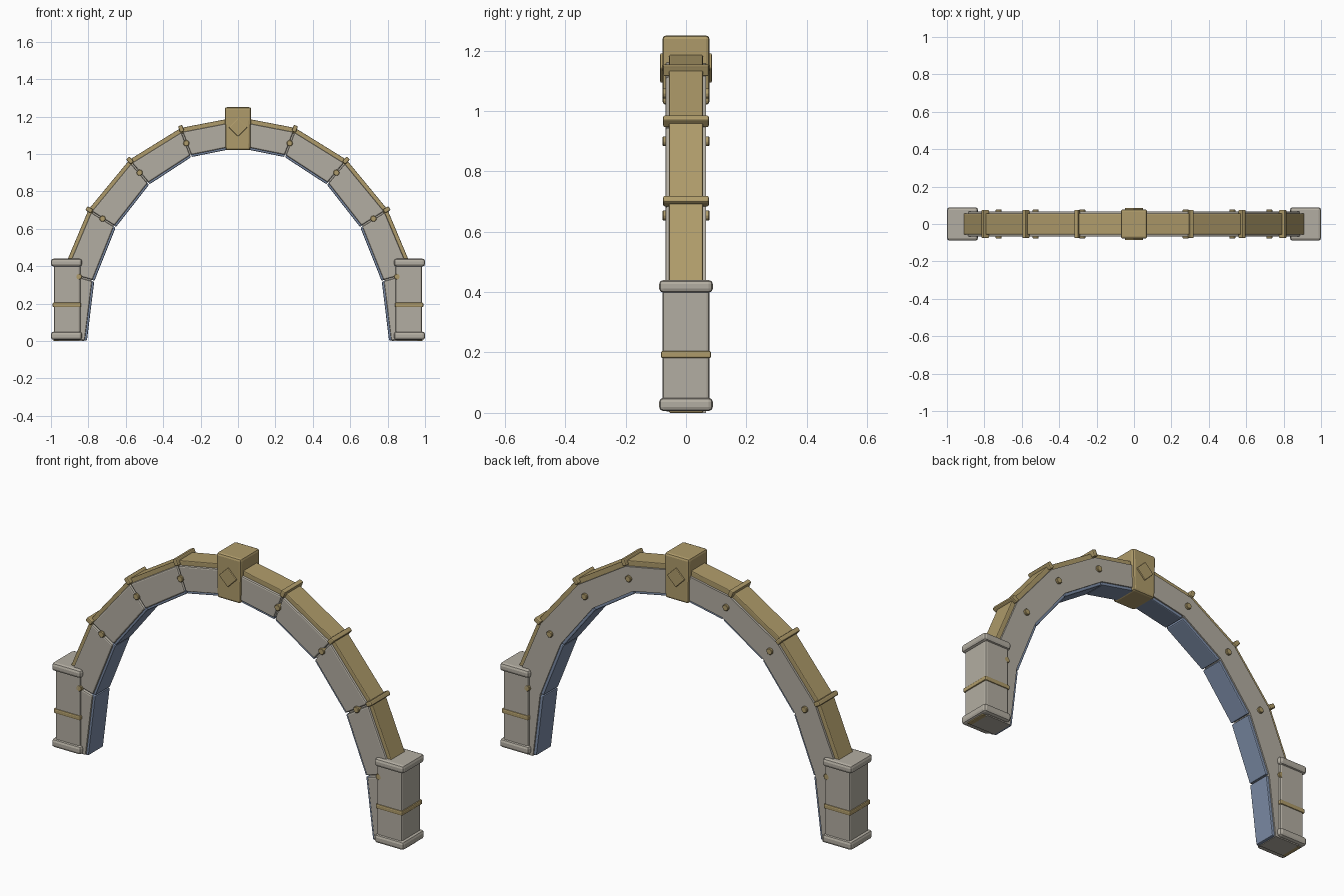
import bpy, bmesh, math
from mathutils import Matrix, Vector

if "Cube" in bpy.data.objects:
    bpy.data.objects.remove(bpy.data.objects["Cube"])


def material(name, rgb):
    m = bpy.data.materials.new(name)
    m.diffuse_color = (*rgb, 1)
    m.use_nodes = True
    m.node_tree.nodes["Principled BSDF"].inputs["Base Color"].default_value = m.diffuse_color
    return m


STONE = material("warm grey stone", (0.45, 0.42, 0.36))
GOLD = material("aged gold", (0.43, 0.33, 0.145))
BLUE = material("slate blue", (0.20, 0.26, 0.38))


def finish(name, bm, mat, bevel=0.0, segments=2):
    bmesh.ops.recalc_face_normals(bm, faces=bm.faces)
    if bevel:
        bmesh.ops.bevel(bm, geom=bm.edges[:], offset=bevel, segments=segments,
                        profile=0.5, affect='EDGES', clamp_overlap=True)
    me = bpy.data.meshes.new(name)
    bm.to_mesh(me)
    bm.free()
    me.materials.append(mat)
    ob = bpy.data.objects.new(name, me)
    bpy.context.collection.objects.link(ob)
    return ob


def box(name, centre, size, mat, bevel=0.008, turn=0.0):
    """Bevelled box, turned about the y axis."""
    bm = bmesh.new()
    bmesh.ops.create_cube(bm, size=1)
    bm.transform(Matrix.Translation(centre) @ Matrix.Rotation(turn, 4, 'Y')
                 @ Matrix.Diagonal((*size, 1)))
    return finish(name, bm, mat, bevel)


def prism(name, outline, y0, y1, mat, bevel):
    """Extrude an x-z outline along y."""
    bm = bmesh.new()
    face = bm.faces.new([bm.verts.new((x, y0, z)) for x, z in outline])
    ext = bmesh.ops.extrude_face_region(bm, geom=[face])
    verts = [v for v in ext["geom"] if isinstance(v, bmesh.types.BMVert)]
    bmesh.ops.translate(bm, verts=verts, vec=(0, y1 - y0, 0))
    return finish(name, bm, mat, bevel)


def on_arch(a, b, step):
    """Point on an ellipse, in steps of 18 degrees from the crown."""
    t = math.radians(18 * step)
    return Vector((a * math.sin(t), b * math.cos(t)))


def segment(inner, outer, i, gap):
    """Four-sided arch piece between joints i and i+1, with a gap at each end."""
    p, q = on_arch(*inner, i), on_arch(*inner, i + 1)
    r, s = on_arch(*outer, i + 1), on_arch(*outer, i)
    d, e = (q - p).normalized() * gap, (r - s).normalized() * gap
    return [p + d, q - d, r - e, s + e]


SOFFIT = (0.808, 1.034)
INNER = (0.820, 1.046)
OUTER = (0.968, 1.174)
TRIM = (0.987, 1.198)

# Continuous stone core, flat at the back
steps = range(-5, 6)
outline = [on_arch(INNER[0] + .003, INNER[1] + .003, s) for s in steps]
outline += [on_arch(OUTER[0] - .003, OUTER[1] - .003, s) for s in reversed(steps)]
prism("arch_core", outline, -0.052, 0.067, STONE, 0)

for i in range(-5, 5):
    # Front stones, gold outer trim and blue soffit panels
    prism("arch_stone", segment(INNER, OUTER, i, 0.004), -0.068, 0.0, STONE, 0.007)
    prism("outer_trim", segment((0.96, 1.166), TRIM, i, 0.0), -0.056, 0.056, GOLD, 0.004)
    prism("soffit_panel", segment(SOFFIT, (0.835, 1.06), i, 0.003), -0.06, 0.06, BLUE, 0.005)

for i in (-4, -3, -2, -1, 1, 2, 3, 4):
    # Studs on both faces of every joint
    c = on_arch(0.895, 1.112, i)
    bm = bmesh.new()
    bmesh.ops.create_cone(bm, cap_ends=True, segments=10, radius1=0.017,
                          radius2=0.017, depth=0.156)
    bm.transform(Matrix.Translation((c.x, 0, c.y)) @ Matrix.Rotation(math.pi / 2, 4, 'X'))
    finish("joint_stud", bm, GOLD, 0.003, 1)
    # Clasps across the trim
    if abs(i) < 4:
        p = on_arch(0.983, 1.193, i)
        t = math.radians(18 * i)
        turn = math.atan2(math.sin(t) * TRIM[1], math.cos(t) * TRIM[0])
        box("trim_clasp", (p.x, 0, p.y), (0.024, 0.152, 0.036), GOLD, 0.006, turn)

# Keystone with a diamond on each face
prism("keystone", [(-0.066, 1.02), (0.066, 1.02), (0.071, 1.25), (-0.071, 1.25)],
      -0.078, 0.078, GOLD, 0.012)
box("keystone_diamond", (0, 0, 1.142), (0.07, 0.172, 0.07), GOLD, 0.004, math.pi / 4)

# Pedestals
for side in (-1, 1):
    x = side * 0.917
    box("pedestal_shaft", (x - side * 0.003, 0, 0.22), (0.142, 0.156, 0.38), STONE, 0.01)
    box("pedestal_base", (x, 0, 0.028), (0.166, 0.178, 0.044), STONE, 0.014)
    box("pedestal_cap", (x, 0, 0.419), (0.166, 0.178, 0.042), STONE, 0.014)
    box("pedestal_band", (x - side * 0.002, 0, 0.193), (0.152, 0.166, 0.024), GOLD, 0.006)
